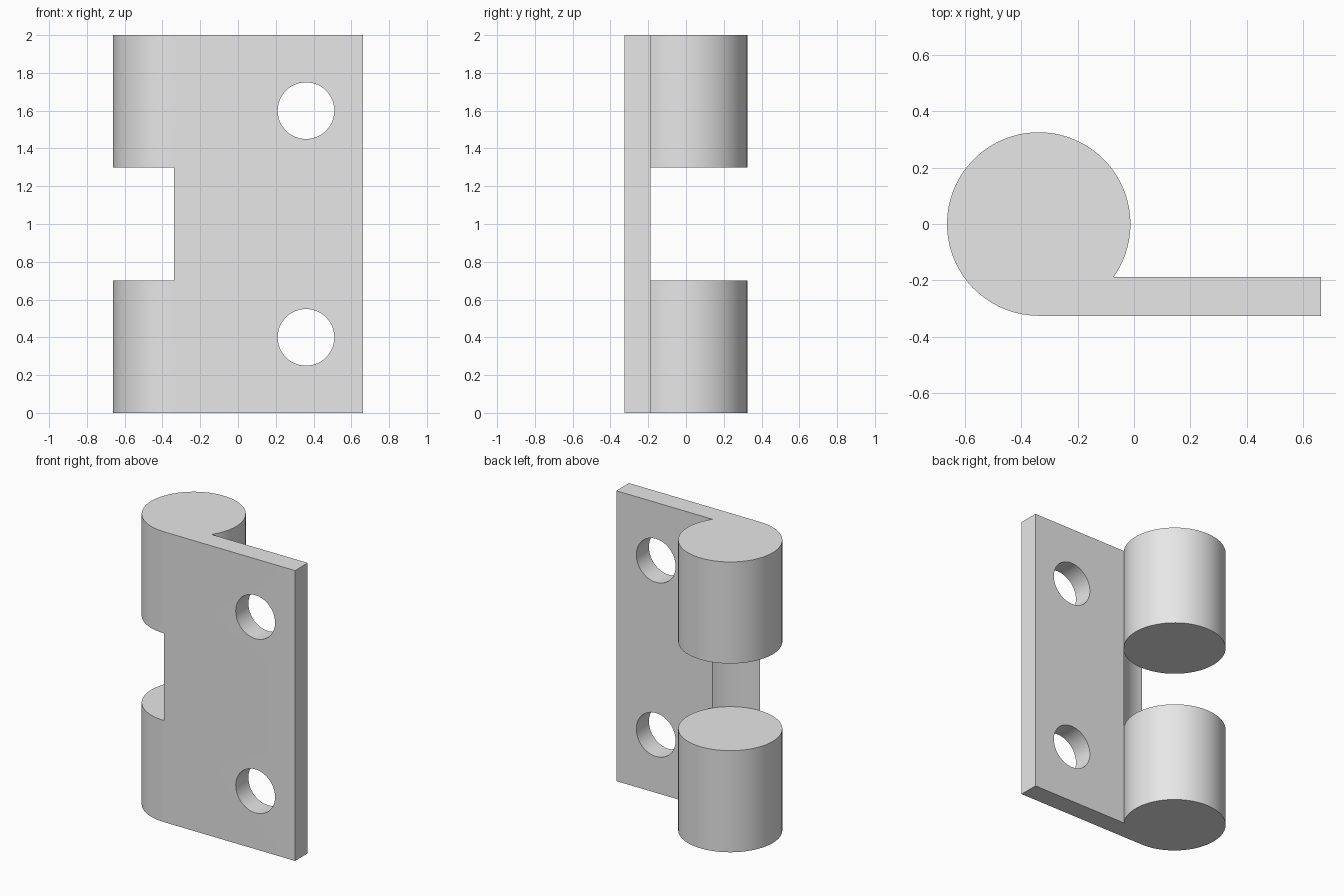
import bpy
import bmesh
from math import asin, cos, sin, pi, radians

cube = bpy.data.objects.get("Cube")
if cube:
    bpy.data.objects.remove(cube, do_unlink=True)

R = 0.325                      # barrel radius
CX = -0.3375                   # barrel axis
EDGE = 0.6625                  # free edge of the leaf
BACK = -0.187                  # rear face of the leaf
LEVELS = (0, 0.7, 1.3, 2)      # knuckle, gap, knuckle

metal = bpy.data.materials.new("grey metal")
metal.use_nodes = True
grey = (0.8, 0.8, 0.8, 1)
metal.diffuse_color = grey
metal.node_tree.nodes["Principled BSDF"].inputs["Base Color"].default_value = grey


def arc(a0, a1, n):
    angles = [a0 + (a1 - a0) * i / n for i in range(n + 1)]
    return [(CX + R * cos(a), R * sin(a)) for a in angles]


# Outlines, counter-clockwise from above
joint = asin(BACK / R)
outer = arc(joint, 1.5 * pi, 60)
inner = arc(1.5 * pi, 2 * pi + joint, 12)
leaf = [inner[0], (EDGE, -R), (EDGE, BACK), inner[-1]]

bm = bmesh.new()


def wall(path, z0, z1):
    for (ax, ay), (bx, by) in zip(path, path[1:]):
        corners = ((ax, ay, z0), (bx, by, z0), (bx, by, z1), (ax, ay, z1))
        bm.faces.new([bm.verts.new(c) for c in corners])


def cap(outline, z, up):
    ring = outline if up else outline[::-1]
    bm.faces.new([bm.verts.new((x, y, z)) for x, y in ring])


# Leaf over the full height, barrel at both ends, concave relief in the gap
for i, (z0, z1) in enumerate(zip(LEVELS, LEVELS[1:])):
    wall(leaf, z0, z1)
    wall(inner[::-1] if i == 1 else outer, z0, z1)

# End caps and the knuckle faces at the gap
profile = outer[:-1] + leaf[:-1]
barrel = outer[:-1] + inner[:-1]
cap(profile, LEVELS[0], False)
cap(barrel, LEVELS[1], True)
cap(barrel, LEVELS[2], False)
cap(profile, LEVELS[3], True)

bmesh.ops.remove_doubles(bm, verts=bm.verts[:], dist=0.0001)
bmesh.ops.recalc_face_normals(bm, faces=bm.faces[:])
mesh = bpy.data.meshes.new("hinge_leaf")
bm.to_mesh(mesh)
bm.free()
hinge = bpy.data.objects.new("hinge_leaf", mesh)
bpy.context.collection.objects.link(hinge)
mesh.materials.append(metal)

# Screw holes
for name, z in (("lower", 0.4), ("upper", 1.6)):
    bpy.ops.mesh.primitive_cylinder_add(
        vertices=48, radius=0.15, depth=0.5,
        location=(0.36, -0.25, z), rotation=(pi / 2, 0, 0))
    cutter = bpy.context.object
    cutter.name = name + "_hole_cutter"
    cutter.data.materials.append(metal)
    cutter.hide_render = True
    cutter.hide_viewport = True
    cut = hinge.modifiers.new(name + "_hole", 'BOOLEAN')
    cut.operation = 'DIFFERENCE'
    cut.solver = 'EXACT'
    cut.object = cutter

# Apply the holes, then smooth the round surfaces
bpy.context.view_layer.update()
result = bpy.data.meshes.new_from_object(
    hinge.evaluated_get(bpy.context.evaluated_depsgraph_get()))
hinge.modifiers.clear()
hinge.data = result
for obj in list(bpy.data.objects):
    if obj.name.endswith("_cutter"):
        bpy.data.objects.remove(obj, do_unlink=True)
bpy.ops.object.select_all(action='DESELECT')
hinge.select_set(True)
bpy.context.view_layer.objects.active = hinge
bpy.ops.object.shade_smooth_by_angle(angle=radians(30))
